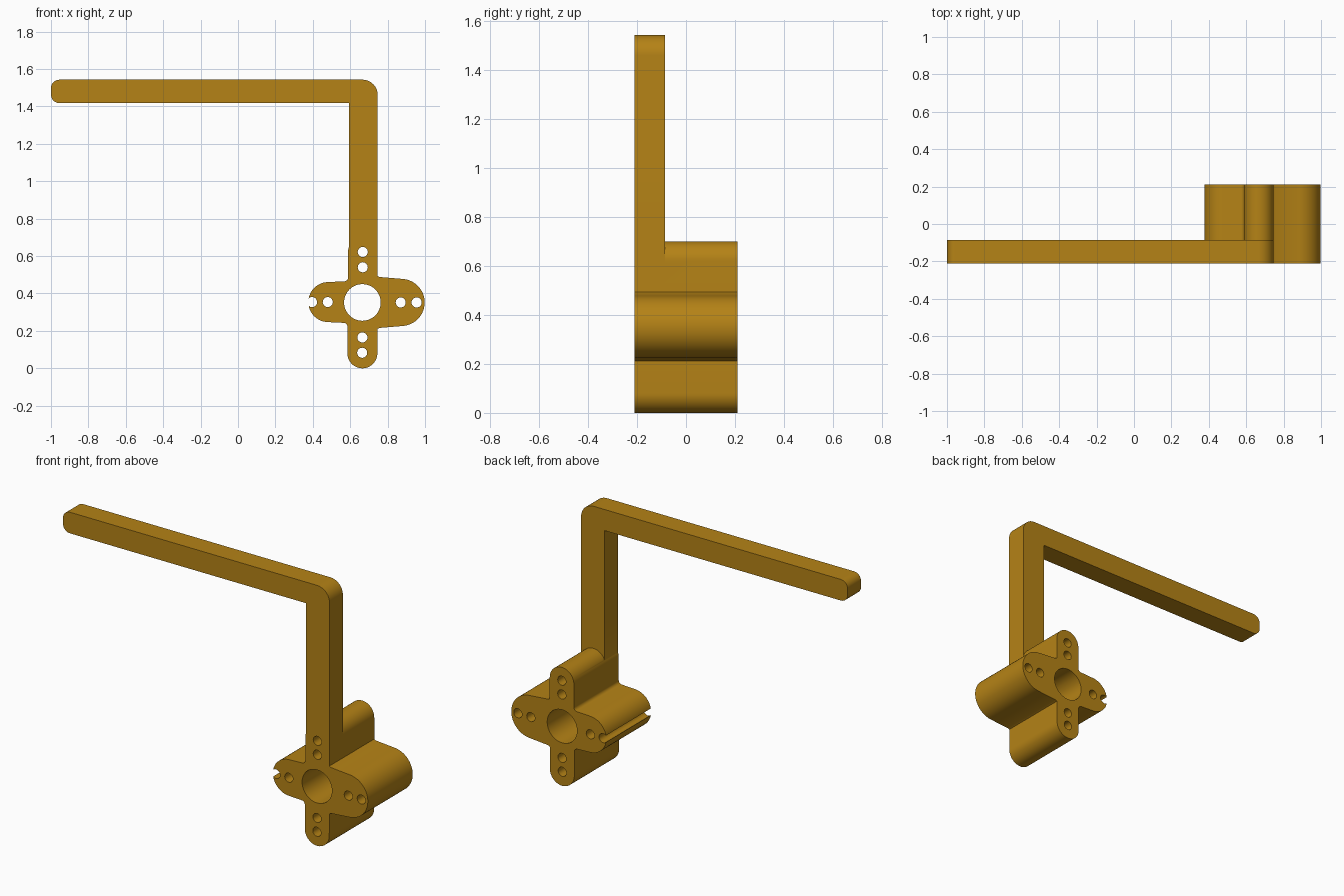
import bpy, bmesh, math

if "Cube" in bpy.data.objects:
    bpy.data.objects.remove(bpy.data.objects["Cube"])

brass = bpy.data.materials.new("golden_brown")
brass.diffuse_color = (0.46, 0.225, 0.008, 1)
brass.use_nodes = True
brass.node_tree.nodes["Principled BSDF"].inputs["Base Color"].default_value = brass.diffuse_color


def arc(cx, cz, r, a0, a1, n=20):
    """Points on an arc in the xz plane, angles in degrees."""
    angles = [math.radians(a0 + (a1 - a0) * i / n) for i in range(n + 1)]
    return [(cx + r * math.cos(a), cz + r * math.sin(a)) for a in angles]


def extrude(name, outlines, y0, y1):
    """Extrude closed xz outlines from y0 to y1 into one object."""
    bm = bmesh.new()
    for pts in outlines:
        face = bm.faces.new([bm.verts.new((x, y0, z)) for x, z in pts])
        side = bmesh.ops.extrude_face_region(bm, geom=[face])["geom"]
        moved = [v for v in side if isinstance(v, bmesh.types.BMVert)]
        bmesh.ops.translate(bm, verts=moved, vec=(0, y1 - y0, 0))
    bmesh.ops.recalc_face_normals(bm, faces=bm.faces[:])
    mesh = bpy.data.meshes.new(name)
    bm.to_mesh(mesh)
    bm.free()
    mesh.materials.append(brass)
    ob = bpy.data.objects.new(name, mesh)
    bpy.context.collection.objects.link(ob)
    return ob


def combine(target, other, operation):
    """Apply a boolean and discard the helper."""
    bpy.context.view_layer.objects.active = target
    mod = target.modifiers.new(operation, "BOOLEAN")
    mod.operation, mod.object, mod.solver = operation, other, "EXACT"
    bpy.ops.object.modifier_apply(modifier=mod.name)
    bpy.data.objects.remove(other)


FRONT, ARM_BACK, BACK = -0.21, -0.085, 0.21

# Four-lobed hub, going counter-clockwise from the right lobe
hub_outline = (
    arc(0.872, 0.352, 0.126, -85, 85, 28)
    + [(0.757, 0.488), (0.746, 0.494)]
    + arc(0.667, 0.622, 0.079, 0, 180, 28)
    + arc(0.568, 0.485, 0.020, 0, -88, 6)
    + arc(0.483, 0.354, 0.107, 92, 268, 28)
    + arc(0.565, 0.223, 0.020, 88, 0, 6)
    + arc(0.665, 0.080, 0.080, 180, 360, 28)
    + [(0.746, 0.211), (0.757, 0.216)]
)
bracket = extrude("bracket", [hub_outline], FRONT, BACK)

# L-shaped arm rising from the top lobe
arm_outline = (
    [(0.593, 0.61), (0.747, 0.61)]
    + arc(0.665, 1.461, 0.082, 0, 90, 14)
    + arc(-0.955, 1.498, 0.045, 90, 180, 10)
    + arc(-0.955, 1.463, 0.045, 180, 270, 10)
    + [(0.593, 1.418)]
)
combine(bracket, extrude("arm", [arm_outline], FRONT, ARM_BACK), "UNION")

# Centre bore and screw holes; the outermost left hole breaks through the edge
screws = [(0.667, 0.622), (0.667, 0.54), (0.665, 0.165), (0.664, 0.083),
          (0.870, 0.352), (0.955, 0.352), (0.480, 0.354), (0.396, 0.354)]
holes = [arc(0.665, 0.352, 0.098, 0, 352.5, 47)]
holes += [arc(x, z, 0.027, 0, 345, 23) for x, z in screws]
cutter = extrude("hole_cutter", holes, FRONT - 0.1, BACK + 0.1)
cutter.hide_render = True
combine(bracket, cutter, "DIFFERENCE")

bracket.select_set(True)
bpy.ops.object.shade_smooth_by_angle(angle=math.radians(30))
